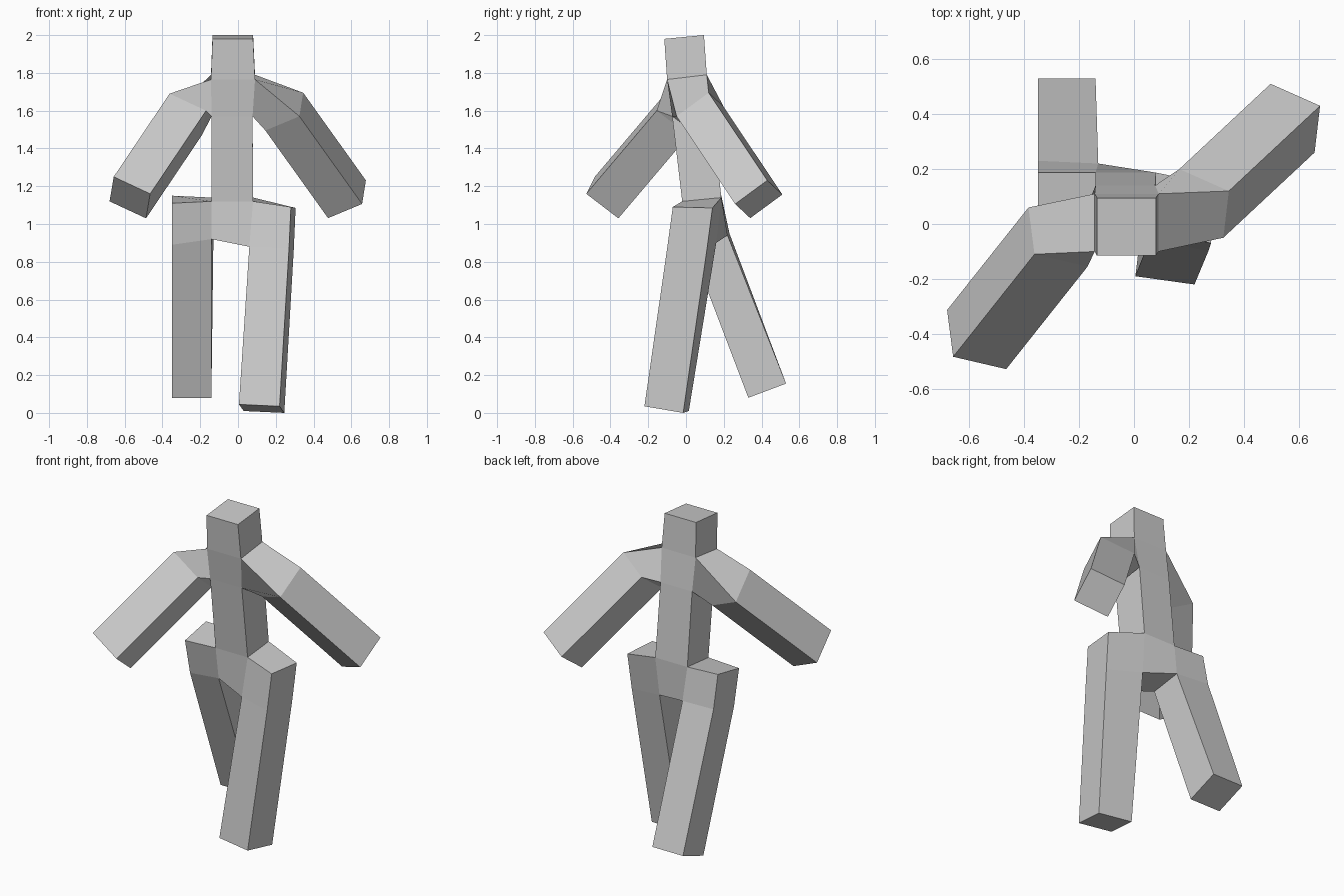
import bpy, bmesh
from mathutils import Vector as V

if "Cube" in bpy.data.objects:
    bpy.data.objects.remove(bpy.data.objects["Cube"])

bm = bmesh.new()


def ring(points):
    return [bm.verts.new(p) for p in points]


def section(origin, u, v):
    """Parallelogram ring: origin, +u, +u+v, +v."""
    o, u, v = V(origin), V(u), V(v)
    return ring([o, o + u, o + u + v, o + v])


def bridge(a, b, skip=()):
    """Join two four-sided rings, leaving the listed sides open."""
    for i in range(4):
        if i not in skip:
            j = (i + 1) % 4
            bm.faces.new([a[i], a[j], b[j], b[i]])


def trunk_ring(x0, x1, yf, zf, yb, zb):
    """Front left, front right, back right, back left."""
    return ring([(x0, yf, zf), (x1, yf, zf), (x1, yb, zb), (x0, yb, zb)])


def extrude_to(a, offset):
    b = ring([p.co + V(offset) for p in a])
    bridge(a, b)
    bm.faces.new(b)


# Head, torso and pelvis: sides 1 and 3 stay open where limbs attach
head = trunk_ring(-0.135, 0.08, -0.115, 1.98, 0.095, 2.0)
neck = trunk_ring(-0.143, 0.09, -0.10, 1.765, 0.11, 1.79)
armpit = trunk_ring(-0.14, 0.077, -0.073, 1.57, 0.14, 1.59)
waist = trunk_ring(-0.14, 0.08, -0.02, 1.12, 0.187, 1.14)
crotch = section((-0.14, 0.01, 0.92), (0.20, -0.06, -0.04), (0.01, 0.21, 0.02))
bm.faces.new(head)
bridge(head, neck)
bridge(neck, armpit, (1, 3))
bridge(armpit, waist)
bridge(waist, crotch, (1, 3))
bm.faces.new(crotch)


def side(top, low, f, b):
    """Open side: top front, top back, low back, low front."""
    return [top[f], top[b], low[b], low[f]]


# Arms: shoulder section, then a straight extrusion to the hand
arms = [
    (0, 3, (-0.362, -0.11, 1.69), (-0.022, 0.17, -0.13), (0.193, -0.045, -0.09), (-0.296, -0.373, -0.44)),
    (1, 2, (0.325, -0.05, 1.57), (0.02, 0.17, 0.125), (-0.18, 0.08, -0.075), (0.332, 0.31, -0.464)),
]
for f, b, origin, u, v, reach in arms:
    shoulder = section(origin, u, v)
    bridge(side(neck, armpit, f, b), shoulder)
    extrude_to(shoulder, reach)

# Legs: hip pushed sideways, then its open underside continues to the foot
legs = [
    (0, 3, [(-0.35, -0.02, 1.11), (-0.35, 0.187, 1.15), (-0.35, 0.23, 0.95), (-0.35, 0.03, 0.89)],
     (-0.14, 0.33, 0.08), (0, 0.20, 0.075), (-0.21, 0, 0)),
    (1, 2, [(0.28, -0.07, 1.09), (0.305, 0.14, 1.085), (0.295, 0.11, 0.86), (0.27, -0.10, 0.87)],
     (0.005, -0.19, 0.045), (0.025, 0.205, -0.035), (0.215, -0.03, -0.01)),
]
for f, b, outer, foot_origin, u, v in legs:
    hip, inner = ring(outer), side(waist, crotch, f, b)
    bridge(inner, hip, (2,))
    bm.faces.new(hip)
    thigh = [inner[3], inner[2], hip[2], hip[3]]
    foot = section(foot_origin, u, v)
    bridge(thigh, foot)
    bm.faces.new(foot)

bmesh.ops.recalc_face_normals(bm, faces=bm.faces)
mesh = bpy.data.meshes.new("walking_figure")
bm.to_mesh(mesh)
bm.free()
bpy.context.collection.objects.link(bpy.data.objects.new("walking_figure", mesh))
